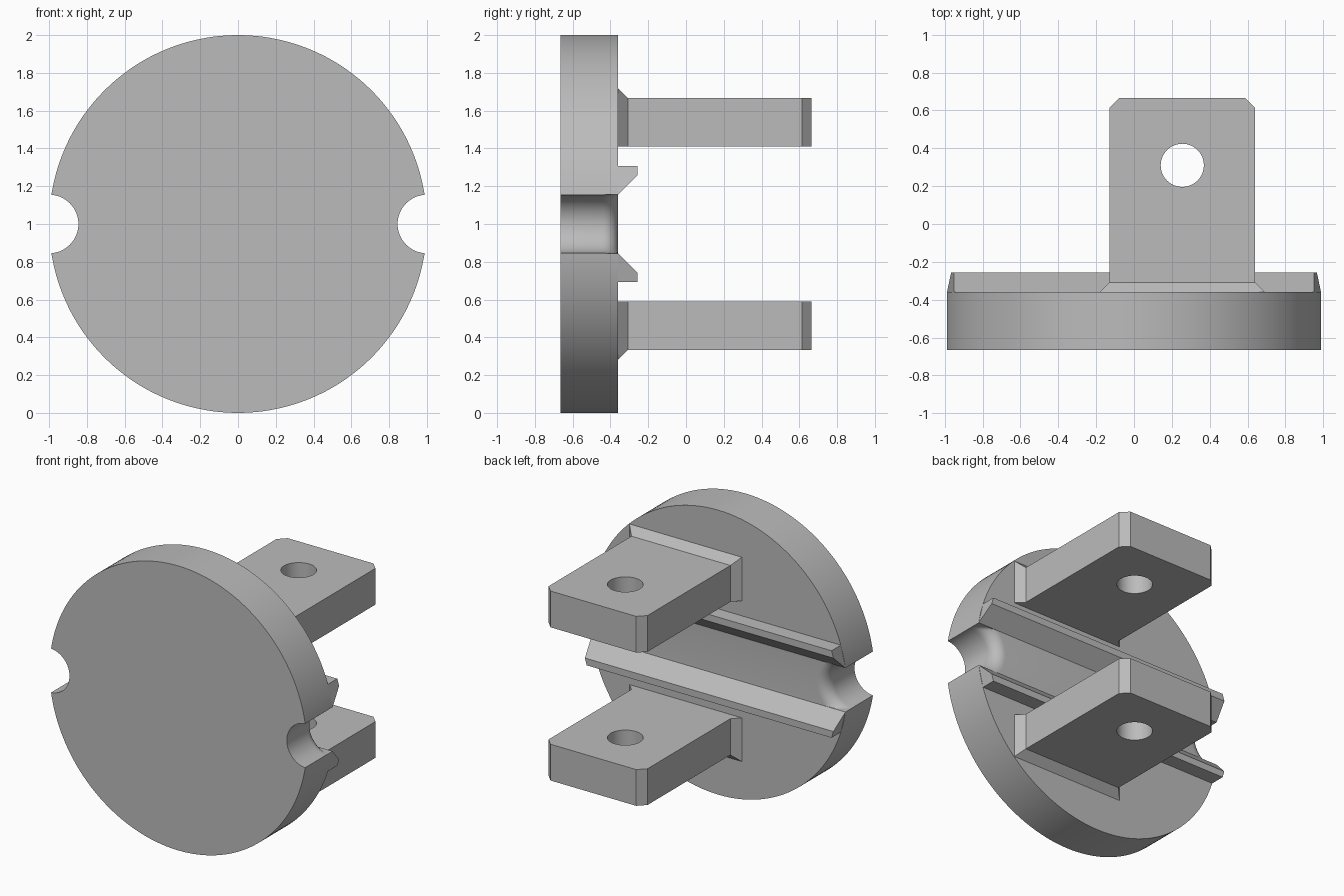
import bpy, bmesh, math

cube = bpy.data.objects.get("Cube")
if cube:
    bpy.data.objects.remove(cube, do_unlink=True)

grey = bpy.data.materials.new("plain grey")
grey.use_nodes = True
colour = (0.5, 0.5, 0.5, 1)
grey.diffuse_color = colour
grey.node_tree.nodes["Principled BSDF"].inputs["Base Color"].default_value = colour

FRONT, FACE, BACK = -0.665, -0.36, 0.665   # plate front, plate rear, prong tips
MID = 1.0                                  # height of the plate centre
NOTCH = 0.155                              # notch radius and half channel width


def loft(name, sections):
    """Skin a closed solid through matching loops of points."""
    bm = bmesh.new()
    loops = [[bm.verts.new(p) for p in s] for s in sections]
    n = len(loops[0])
    for a, b in zip(loops, loops[1:]):
        for i in range(n):
            j = (i + 1) % n
            bm.faces.new((a[i], a[j], b[j], b[i]))
    bm.faces.new(loops[0])
    bm.faces.new(loops[-1])
    bmesh.ops.recalc_face_normals(bm, faces=bm.faces[:])
    mesh = bpy.data.meshes.new(name)
    bm.to_mesh(mesh)
    bm.free()
    mesh.materials.append(grey)
    obj = bpy.data.objects.new(name, mesh)
    bpy.context.collection.objects.link(obj)
    return obj


def circle_y(x, y, z, r, n, limit=9):
    """Ring facing y, with its height held within a limit."""
    angles = [2 * math.pi * i / n for i in range(n)]
    return [(x + r * math.cos(a), y,
             z + max(-limit, min(limit, r * math.sin(a)))) for a in angles]


def cut(target, cutter):
    mod = target.modifiers.new("cut", 'BOOLEAN')
    mod.operation = 'DIFFERENCE'
    mod.solver = 'EXACT'
    mod.object = cutter
    cutter.hide_render = True
    cutter.hide_viewport = True


def finish(obj):
    """Apply the cuts, then smooth the round faces only."""
    bpy.ops.object.select_all(action='DESELECT')
    obj.select_set(True)
    bpy.context.view_layer.objects.active = obj
    cutters = [m.object for m in obj.modifiers]
    for m in list(obj.modifiers):
        bpy.ops.object.modifier_apply(modifier=m.name)
    for c in cutters:
        bpy.data.objects.remove(c, do_unlink=True)
    bpy.ops.object.shade_smooth_by_angle(angle=math.radians(25))


# Round plate with a rear-flared notch on each side
plate = loft("round_plate", [circle_y(0, y, MID, 1, 144) for y in (FRONT, FACE)])
flare = 0.08
for side in (-1, 1):
    rings = [(FRONT - 0.1, NOTCH)]
    for k in range(9):
        t = math.pi / 2 * k / 8
        rings.append((FACE - flare + flare * math.sin(t),
                      NOTCH + flare * (1 - math.cos(t))))
    rings.append((FACE + 0.1, NOTCH + flare))
    cut(plate, loft("notch_cutter",
                    [circle_y(side, y, MID, r, 64, NOTCH) for y, r in rings]))
finish(plate)

for place, s in (("upper", 1), ("lower", -1)):
    # Channel rail, sloped toward the middle, ends following the plate rim
    profile = [(FACE, NOTCH), (-0.257, 0.258), (-0.257, 0.306), (FACE, 0.306)]
    ends = [[(side * math.sqrt(1 - h * h), y, MID + s * h) for y, h in profile]
            for side in (-1, 1)]
    finish(loft(place + "_rail", ends))

    # Flat prong: flared root, straight blade, chamfered tip
    inner, outer, centre, half, bevel = 0.411, 0.666, 0.255, 0.385, 0.052
    sections = []
    for y, w, h in ((FACE, half + bevel, outer + bevel),
                    (FACE + bevel, half, outer),
                    (BACK - bevel, half, outer),
                    (BACK, half - bevel, outer)):
        sections.append([(centre - w, y, MID + s * inner), (centre + w, y, MID + s * inner),
                         (centre + w, y, MID + s * h), (centre - w, y, MID + s * h)])
    prong = loft(place + "_prong", sections)

    # Round hole through the blade
    hole = [[(x, 0.31 + z, MID + s * h) for x, _, z in circle_y(centre, 0, 0, 0.114, 48)]
            for h in (inner - 0.1, outer + 0.1)]
    cut(prong, loft("hole_cutter", hole))
    finish(prong)
